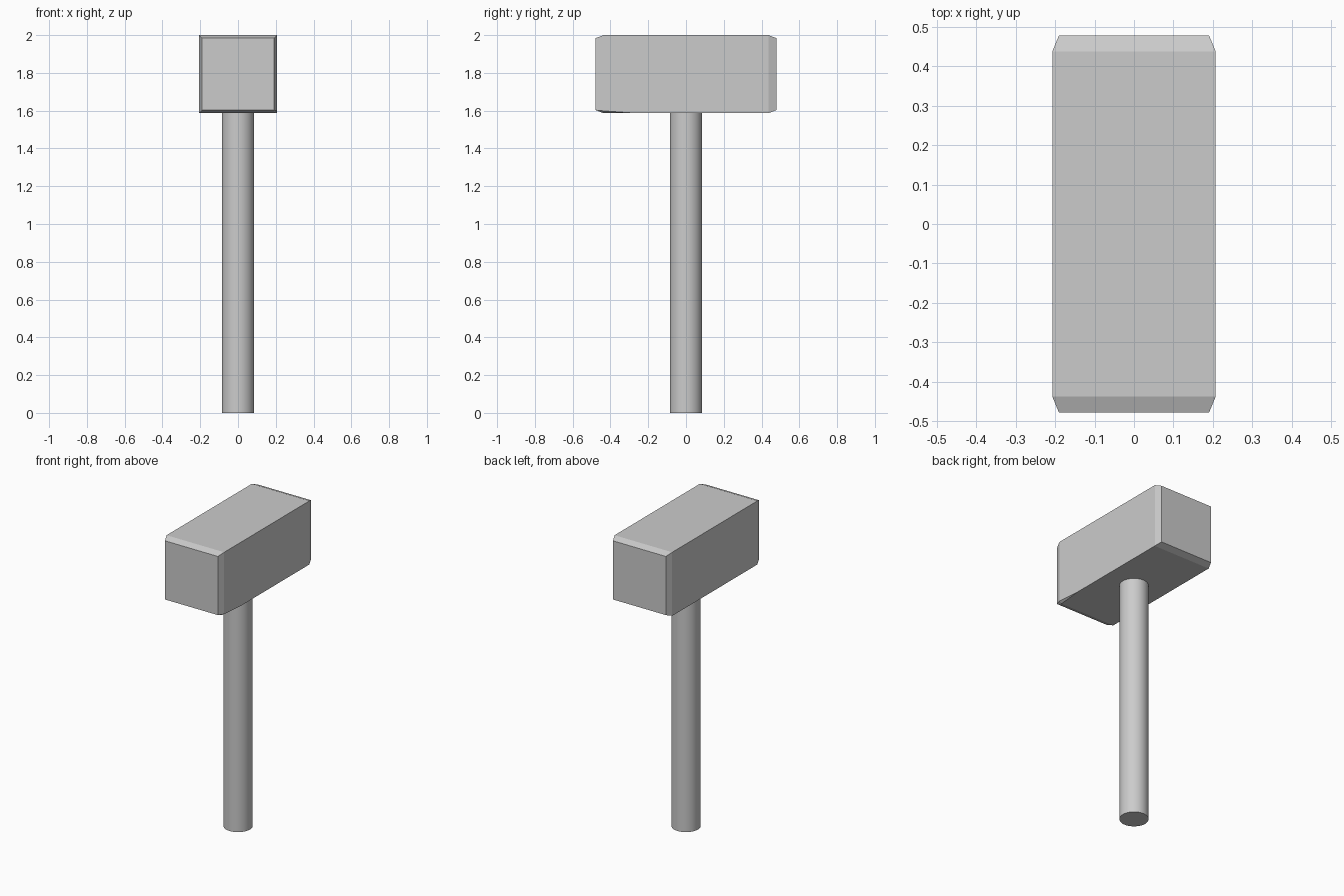
import bpy, bmesh

if "Cube" in bpy.data.objects:
    bpy.data.objects.remove(bpy.data.objects["Cube"])

# Hammer head: block with bevelled ends, built as a convex hull
X, XE = 0.207, 0.19           # half width of body and of end faces
Y, YE = 0.437, 0.478          # where the bevel starts and ends
Z0, Z1, B = 1.587, 2.0, 0.016  # bottom, top, bevel inset

bm = bmesh.new()
for sx in (-1, 1):
    for sy in (-1, 1):
        for z, inset in ((Z0, B), (Z1, -B)):
            bm.verts.new((sx * XE, sy * YE, z + inset))
            if (sx, sy, z) == (1, -1, Z0):
                # small worn chip on one lower corner
                bm.verts.new((X, -Y, Z0 + 0.012))
                bm.verts.new((X, -0.27, Z0))
                bm.verts.new((XE, -Y, Z0))
            else:
                bm.verts.new((sx * X, sy * Y, z))
bmesh.ops.convex_hull(bm, input=bm.verts[:])
bmesh.ops.dissolve_limit(bm, angle_limit=0.01, verts=bm.verts[:], edges=bm.edges[:])
bmesh.ops.recalc_face_normals(bm, faces=bm.faces[:])
mesh = bpy.data.meshes.new("hammer_head")
bm.to_mesh(mesh)
bm.free()
bpy.context.collection.objects.link(bpy.data.objects.new("hammer_head", mesh))

# Handle: plain round shaft from the floor to the underside of the head
bpy.ops.mesh.primitive_cylinder_add(vertices=32, radius=0.086, depth=Z0 + 0.01,
                                    location=(0, 0, (Z0 + 0.01) / 2))
handle = bpy.context.object
handle.name = "handle"
bpy.ops.object.shade_smooth_by_angle()
